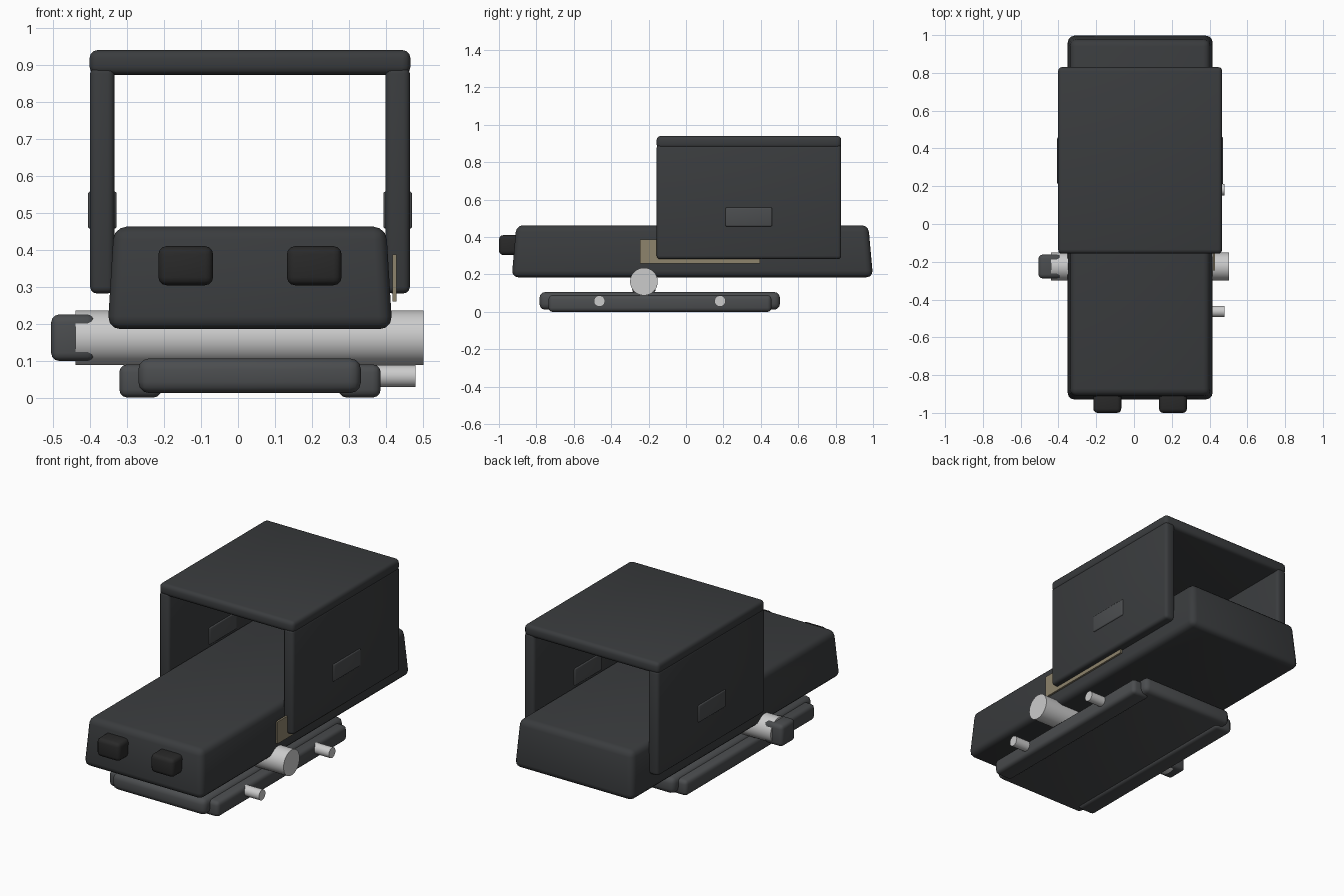
import bpy, bmesh, math

if "Cube" in bpy.data.objects:
    bpy.data.objects.remove(bpy.data.objects["Cube"])

CX = 0.0325  # symmetry plane of the main body


def material(name, rgb):
    m = bpy.data.materials.new(name)
    m.diffuse_color = (*rgb, 1)
    m.use_nodes = True
    m.node_tree.nodes["Principled BSDF"].inputs["Base Color"].default_value = m.diffuse_color
    return m


DARK = material("dark_shell", (0.042, 0.045, 0.048))
BLACK = material("black_rubber", (0.022, 0.022, 0.022))
SLATE = material("slate_trim", (0.07, 0.074, 0.078))
TAN = material("tan_plate", (0.27, 0.23, 0.15))


def finish(obj, mat):
    if mat:
        obj.data.materials.append(mat)
    bpy.ops.object.select_all(action='DESELECT')
    obj.select_set(True)
    bpy.context.view_layer.objects.active = obj
    bpy.ops.object.shade_smooth_by_angle(angle=math.radians(35))
    return obj


def box(name, x, y, z, bevel, mat, taper=(0, 0), segments=3):
    """Bevelled box from ranges; taper pulls the top edges inward."""
    bm = bmesh.new()
    bmesh.ops.create_cube(bm, size=1)
    for v in bm.verts:
        sx, sy, top = 2 * v.co.x, 2 * v.co.y, v.co.z > 0
        v.co.x = x[sx > 0] - (sx * taper[0] if top else 0)
        v.co.y = y[sy > 0] - (sy * taper[1] if top else 0)
        v.co.z = z[top]
    if bevel:
        bmesh.ops.bevel(bm, geom=bm.edges[:], offset=bevel, segments=segments,
                        profile=0.5, affect='EDGES', clamp_overlap=True)
    me = bpy.data.meshes.new(name)
    bm.to_mesh(me)
    bm.free()
    obj = bpy.data.objects.new(name, me)
    bpy.context.collection.objects.link(obj)
    return finish(obj, mat)


def rod(name, x, y, z, r):
    """Cylinder along x."""
    bpy.ops.mesh.primitive_cylinder_add(
        vertices=32, radius=r, depth=x[1] - x[0],
        location=((x[0] + x[1]) / 2, y, z), rotation=(0, math.pi / 2, 0))
    obj = bpy.context.object
    obj.name = name
    return finish(obj, None)


def side_range(s, inner, outer):
    """x range on one side of the symmetry plane."""
    return sorted((CX + s * inner, CX + s * outer))


# Long main body, slightly narrower at the top
box("main_body", (-0.353, 0.418), (-0.932, 1.0), (0.185, 0.463), 0.035, DARK, (0.017, 0.025))

# Open-ended hood: roof, two walls and their inset pads
box("hood_roof", (-0.402, 0.467), (-0.157, 0.83), (0.874, 0.941), 0.022, DARK)
for s, side in ((-1, "left"), (1, "right")):
    box(f"hood_wall_{side}", side_range(s, 0.367, 0.433), (-0.157, 0.83), (0.282, 0.895), 0.018, DARK)
    box(f"wall_pad_{side}", side_range(s, 0.361, 0.439), (0.21, 0.46), (0.457, 0.558), 0.007, SLATE)
    box(f"front_knob_{side}", side_range(s, 0.1, 0.248), (-1.0, -0.88), (0.304, 0.41), 0.022, BLACK)
    box(f"base_rail_{side}", side_range(s, 0.24, 0.354), (-0.735, 0.457), (0.0, 0.09), 0.022, SLATE)

# Base pad between the rails
box("base_pad", (-0.27, 0.333), (-0.783, 0.502), (0.012, 0.106), 0.03, SLATE)

# Thin side plate
box("side_plate", (0.418, 0.429), (-0.247, 0.395), (0.26, 0.388), 0, TAN)

# Cross shaft with a squared end cap
rod("cross_shaft", (-0.44, 0.503), -0.225, 0.162, 0.074)
box("shaft_cap", (-0.506, -0.386), (-0.288, -0.162), (0.099, 0.225), 0.022, SLATE)

# Pins on the right side of the base
for i, y in enumerate((-0.463, 0.182)):
    rod(f"base_pin_{i + 1}", (0.34, 0.48), y, 0.058, 0.03)
